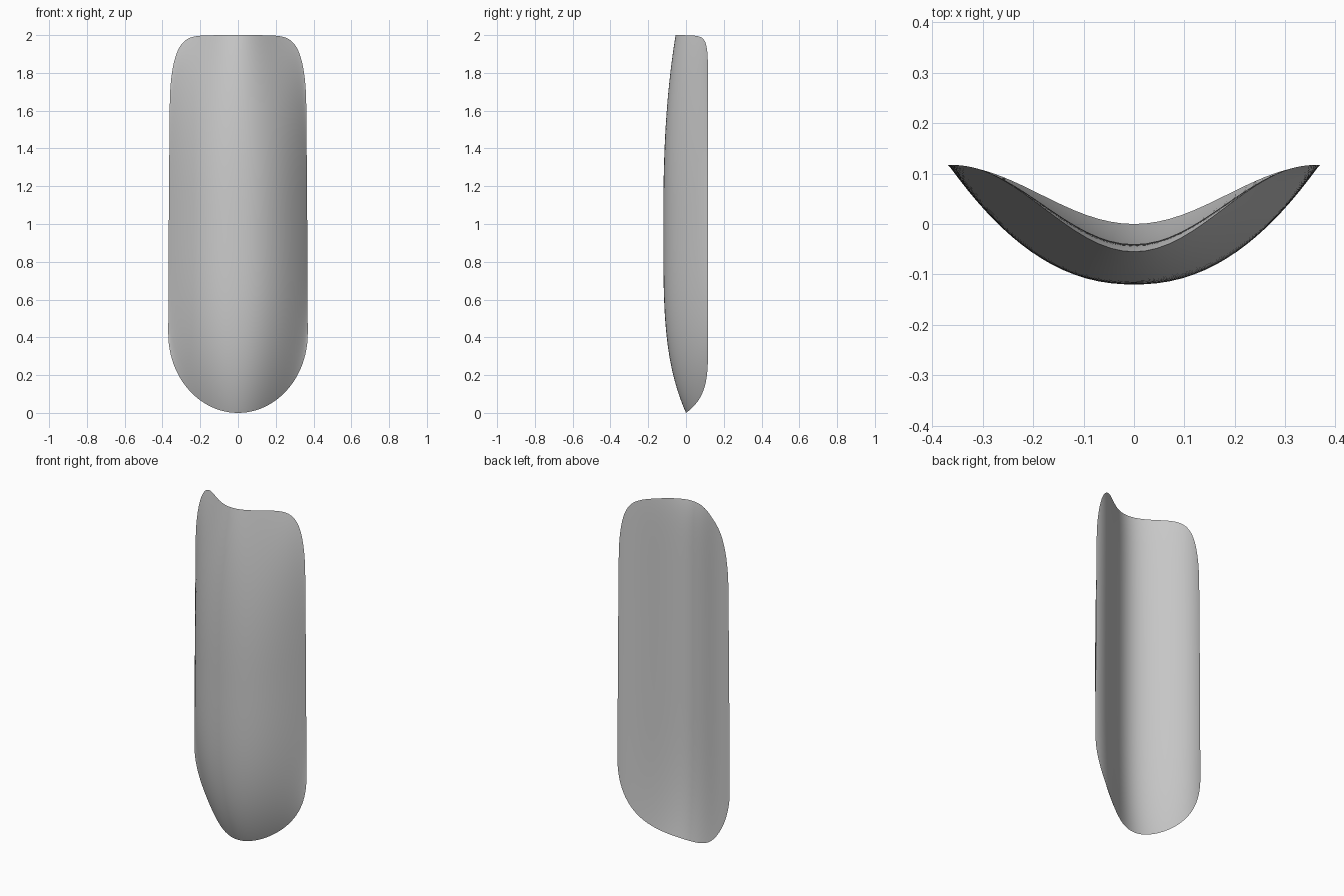
import bpy
import bmesh
from math import sin, cos, pi, sqrt, radians

cube = bpy.data.objects.get("Cube")
if cube:
    bpy.data.objects.remove(cube, do_unlink=True)

HALF_WIDTH = 0.37
SIDE_Y = 0.117
COLUMNS, ROWS = 48, 64


def wave(s, centre):
    """Soft valley from the centre line out to the side edge."""
    return (SIDE_Y + centre) / 2 - (SIDE_Y - centre) / 2 * cos(pi * s)


def mix(a, b, f):
    return a + (b - a) * f


def plate_point(u, v, front):
    # Outline: rounded bottom, squarer top, slight taper upward
    s = abs(sin(u * pi / 2))
    low = 0.42 * (1 - sqrt(max(0, 1 - s * s)))
    high = 2 - 0.35 * (1 - sqrt(max(0, 1 - s ** 8))) - 0.005 * s * s
    z = mix(low, high, v)
    x = HALF_WIDTH * sin(u * pi / 2) * (1 - 0.035 * (z / 2) ** 2)

    # Depth: bulging front and shallow valley at the back, meeting at the rim
    t = abs(2 * v - 1)
    top = v > 0.5
    rim = wave(s, -0.055 if top else 0.0)
    if front:
        middle = mix(-0.12, SIDE_Y, s ** 2.2)
        power = 2.5 if top else 3.7
    else:
        middle = wave(s, -0.04)
        power = 12 if top else 4
    return x, mix(middle, rim, t ** power), z


# Curved plate made of a front and a back skin
bm = bmesh.new()
for front in (True, False):
    grid = [[bm.verts.new(plate_point(2 * i / COLUMNS - 1,
                                      (1 - cos(pi * j / ROWS)) / 2, front))
             for j in range(ROWS + 1)] for i in range(COLUMNS + 1)]
    for a, b in zip(grid, grid[1:]):
        for j in range(ROWS):
            bm.faces.new((a[j], b[j], b[j + 1], a[j + 1]))

# Weld the skins along the rim
bmesh.ops.remove_doubles(bm, verts=bm.verts[:], dist=0.00005)
bmesh.ops.recalc_face_normals(bm, faces=bm.faces[:])
mesh = bpy.data.meshes.new("curved_plate")
bm.to_mesh(mesh)
bm.free()

plate = bpy.data.objects.new("curved_plate", mesh)
bpy.context.collection.objects.link(plate)

# Plain grey finish
grey = bpy.data.materials.new("light_grey")
grey.use_nodes = True
colour = (0.6, 0.6, 0.6, 1)
grey.diffuse_color = colour
grey.node_tree.nodes["Principled BSDF"].inputs["Base Color"].default_value = colour
mesh.materials.append(grey)

bpy.ops.object.select_all(action="DESELECT")
plate.select_set(True)
bpy.context.view_layer.objects.active = plate
bpy.ops.object.shade_smooth_by_angle(angle=radians(60))
